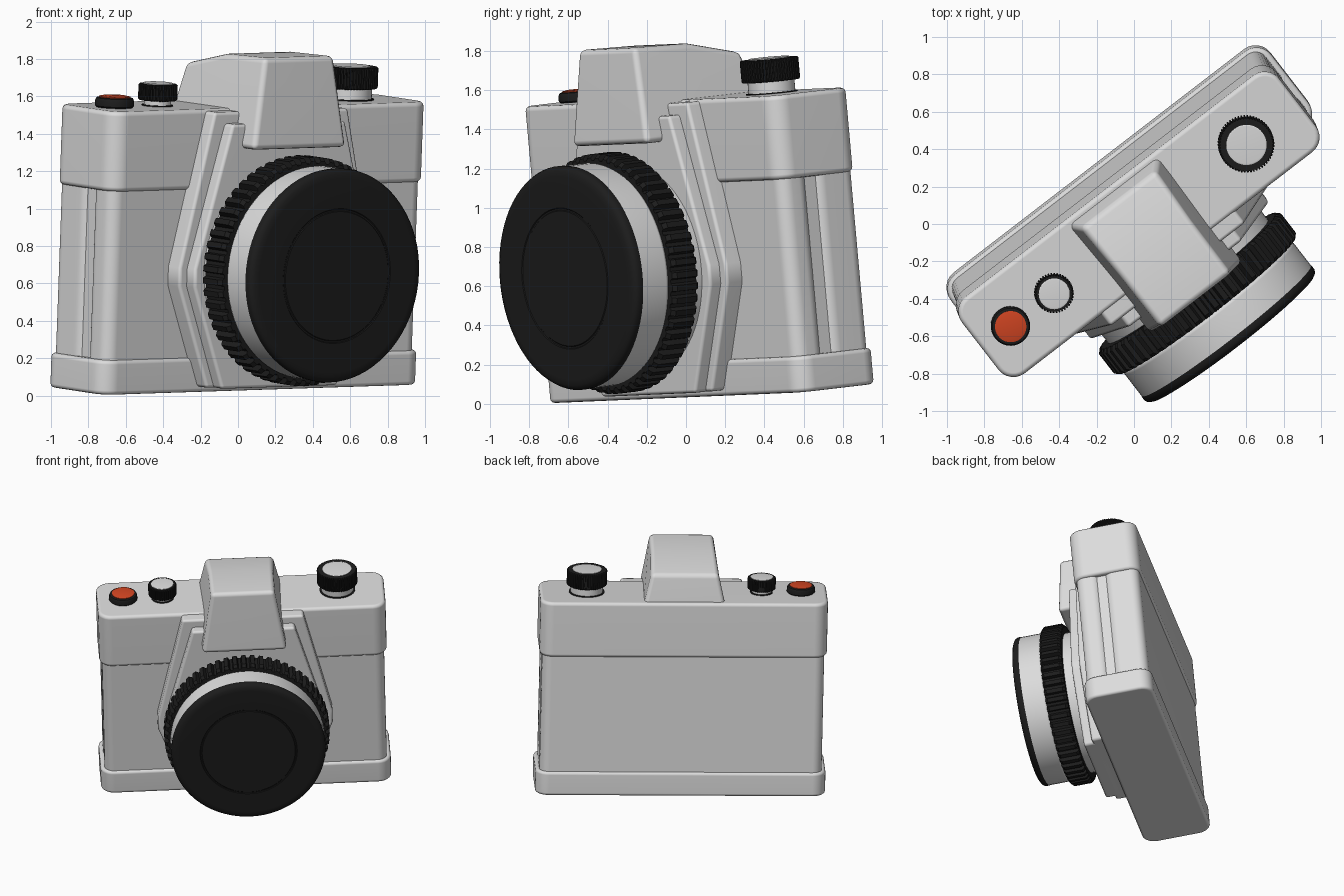
import bpy, bmesh, math
from mathutils import Matrix, Vector

if bpy.data.objects.get("Cube"):
    bpy.data.objects.remove(bpy.data.objects["Cube"])

# The camera is modelled upright, then posed: turned, pitched forward and rolled a little
POSE = (Matrix.Rotation(math.radians(37.7), 4, 'Z') @ Matrix.Rotation(math.radians(5.3), 4, 'X')
        @ Matrix.Rotation(math.radians(-1.5), 4, 'Y'))
MID = 0.06        # sideways middle of the body
LENS_H = 0.71     # height of the lens axis


def material(name, rgb, rough=0.5):
    m = bpy.data.materials.new(name)
    m.use_nodes = True
    m.diffuse_color = (*rgb, 1)
    bsdf = m.node_tree.nodes["Principled BSDF"]
    bsdf.inputs["Base Color"].default_value = (*rgb, 1)
    bsdf.inputs["Roughness"].default_value = rough
    return m


SILVER = material("light grey", (0.72, 0.72, 0.72))
BLACK = material("black", (0.012, 0.012, 0.012))
ORANGE = material("orange red", (0.65, 0.06, 0.016))


def finish(name, bm, mat, bevel=0.0, local=Matrix()):
    """Round the sharp edges, shade smoothly and place the part in the posed frame."""
    bmesh.ops.recalc_face_normals(bm, faces=bm.faces)
    if bevel:
        edges = [e for e in bm.edges if e.calc_face_angle(0) > math.radians(30)]
        bmesh.ops.bevel(bm, geom=edges, offset=bevel, segments=3, profile=0.5,
                        affect='EDGES', clamp_overlap=True)
    mesh = bpy.data.meshes.new(name)
    bm.to_mesh(mesh)
    bm.free()
    mesh.materials.append(mat)
    mesh.shade_smooth()
    mesh.set_sharp_from_angle(angle=math.radians(35))
    ob = bpy.data.objects.new(name, mesh)
    bpy.context.collection.objects.link(ob)
    ob.matrix_world = POSE @ local
    ob.modifiers.new("even normals", 'WEIGHTED_NORMAL').keep_sharp = True
    return ob


def rounded_box(name, half, y0, y1, z0, z1, corner, bevel):
    """Box with rounded upright corners and softened rims."""
    bm = bmesh.new()
    size = Matrix.Diagonal((2 * half, y1 - y0, z1 - z0, 1))
    place = Matrix.Translation((MID, (y0 + y1) / 2, (z0 + z1) / 2))
    bmesh.ops.create_cube(bm, size=1, matrix=place @ size)
    if corner:
        upright = [e for e in bm.edges
                   if abs(e.verts[0].co.z - e.verts[1].co.z) > 0.01]
        bmesh.ops.bevel(bm, geom=upright, offset=corner, segments=6, profile=0.5, affect='EDGES')
    return finish(name, bm, SILVER, bevel)


def front_plate(name, half_outline, y_back, y_front, bevel):
    """Mirrored outline in the front plane, given thickness towards the lens."""
    outline = half_outline + [(-x, z) for x, z in reversed(half_outline)]
    bm = bmesh.new()
    face = bm.faces.new([bm.verts.new((MID + x, y_back, z)) for x, z in outline])
    ext = bmesh.ops.extrude_face_region(bm, geom=[face])["geom"]
    verts = [g for g in ext if isinstance(g, bmesh.types.BMVert)]
    bmesh.ops.translate(bm, verts=verts, vec=(0, y_front - y_back, 0))
    return finish(name, bm, SILVER, bevel)


def lathe(name, profile, mat, local, steps=72):
    """Spin a (radius, height) profile round the local z axis."""
    bm = bmesh.new()
    pts = [bm.verts.new((r, 0, z)) for r, z in profile]
    edges = [bm.edges.new(pair) for pair in zip(pts, pts[1:])]
    bmesh.ops.spin(bm, geom=pts + edges, cent=(0, 0, 0), axis=(0, 0, 1),
                   angle=math.tau, steps=steps, use_duplicate=False)
    bmesh.ops.remove_doubles(bm, verts=bm.verts, dist=0.0005)
    return finish(name, bm, mat, 0, local)


def knurled(name, radius, depth, z0, z1, teeth, local):
    """Disc whose rim is cut into square grip teeth, chamfered at both ends."""
    bm = bmesh.new()
    rings = []
    chamfer = depth * 0.6
    for z, shrink in ((z0, chamfer), (z0 + chamfer, 0), (z1 - chamfer, 0), (z1, chamfer)):
        ring = []
        for i in range(teeth):
            for part, r in ((0, radius - depth), (0.3, radius - depth), (0.42, radius), (0.88, radius)):
                a = math.tau * (i + part) / teeth
                r = r - shrink if r == radius else r
                ring.append(bm.verts.new((r * math.cos(a), r * math.sin(a), z)))
        rings.append(ring)
    for low, high in zip(rings, rings[1:]):
        for i in range(len(low)):
            j = (i + 1) % len(low)
            bm.faces.new((low[i], low[j], high[j], high[i]))
    bm.faces.new(rings[0])
    bm.faces.new(rings[-1])
    return finish(name, bm, BLACK, 0, local)


# Body: base plate, two body shells with a seam between them, top cover
rounded_box("base_plate", 1.08, -0.135, 0.39, 0.04, 0.225, 0.1, 0.022)
rounded_box("body_core", 1.03, -0.08, 0.33, 0.15, 1.2, 0.06, 0)
rounded_box("body_front", 1.05, -0.115, 0.07, 0.15, 1.2, 0.07, 0.008)
rounded_box("back_door", 1.05, 0.1, 0.37, 0.15, 1.2, 0.07, 0.008)
rounded_box("top_cover", 1.07, -0.135, 0.385, 1.13, 1.56, 0.1, 0.025)

# Stepped plates that carry the lens
front_plate("outer_lens_plate", [(0.44, 0.07), (0.65, 0.62), (0.65, 0.72), (0.45, 1.55)],
            -0.05, -0.215, 0.018)
front_plate("inner_lens_plate", [(0.39, 0.07), (0.6, 0.62), (0.6, 0.72), (0.38, 1.49)],
            -0.15, -0.285, 0.018)

# Viewfinder hump: tapered block that overhangs the lens plates
bm = bmesh.new()
section = [(-0.39, 1.36, 0.315), (-0.355, 1.85, 0.235), (0.0, 1.84, 0.24),
           (0.32, 1.765, 0.25), (0.36, 1.5, 0.31), (-0.1, 1.36, 0.315)]
for y, z, half in section:
    for side in (-1, 1):
        bm.verts.new((MID + side * half, y, z))
hull = bmesh.ops.convex_hull(bm, input=bm.verts)
bmesh.ops.dissolve_limit(bm, angle_limit=math.radians(4), verts=bm.verts, edges=bm.edges)
finish("viewfinder_hump", bm, SILVER, 0.03)

# Lens, built along its own axis pointing forward
LENS = Matrix.Translation((MID, 0, LENS_H)) @ Matrix.Rotation(math.radians(90), 4, 'X')
lathe("lens_mount", [(0, 0.2), (0.54, 0.2), (0.54, 0.37), (0, 0.37)], SILVER, LENS)
knurled("focus_ring", 0.615, 0.032, 0.355, 0.52, 58, LENS)
lathe("lens_barrel", [(0, 0.5), (0.545, 0.5), (0.565, 0.525), (0.572, 0.54), (0.572, 0.69),
                      (0.565, 0.697), (0, 0.697)], SILVER, LENS)
lathe("lens_cap", [(0, 0.69), (0.572, 0.69), (0.574, 0.7), (0.574, 0.718), (0.566, 0.733),
                   (0.548, 0.743), (0.52, 0.747), (0.362, 0.747), (0.358, 0.743),
                   (0.35, 0.743), (0.346, 0.747), (0, 0.747)], BLACK, LENS)

# Controls on the top cover
SHUTTER = Matrix.Translation((-0.815, 0.117, 0))
lathe("shutter_collar", [(0, 1.55), (0.085, 1.55), (0.105, 1.568), (0.105, 1.595),
                         (0.098, 1.61), (0.086, 1.614), (0, 1.614)], BLACK, SHUTTER, 40)
lathe("shutter_button", [(0.084, 1.605), (0.084, 1.618), (0.06, 1.623), (0, 1.625)],
      ORANGE, SHUTTER, 40)


def dial(name, x, y, radius, stem, inset, z0, z1, teeth):
    """Knurled dial on a silver stem with a silver top disc."""
    at = Matrix.Translation((x, y, 0))
    lathe(name + "_foot", [(0, 1.55), (stem + 0.012, 1.55), (stem + 0.012, 1.566), (0, 1.566)],
          BLACK, at, 40)
    lathe(name + "_stem", [(0, 1.55), (stem, 1.55), (stem, z0 + 0.01), (0, z0 + 0.01)],
          SILVER, at, 40)
    knurled(name + "_grip", radius, 0.01, z0, z1, teeth, at)
    lathe(name + "_disc", [(inset, z1 - 0.01), (inset, z1 + 0.003), (inset - 0.008, z1 + 0.006),
                           (0, z1 + 0.006)], SILVER, at, 40)


dial("small_dial", -0.522, 0.12, 0.105, 0.072, 0.083, 1.59, 1.678, 40)
dial("rewind_knob", 0.78, 0.13, 0.15, 0.12, 0.108, 1.622, 1.737, 56)
